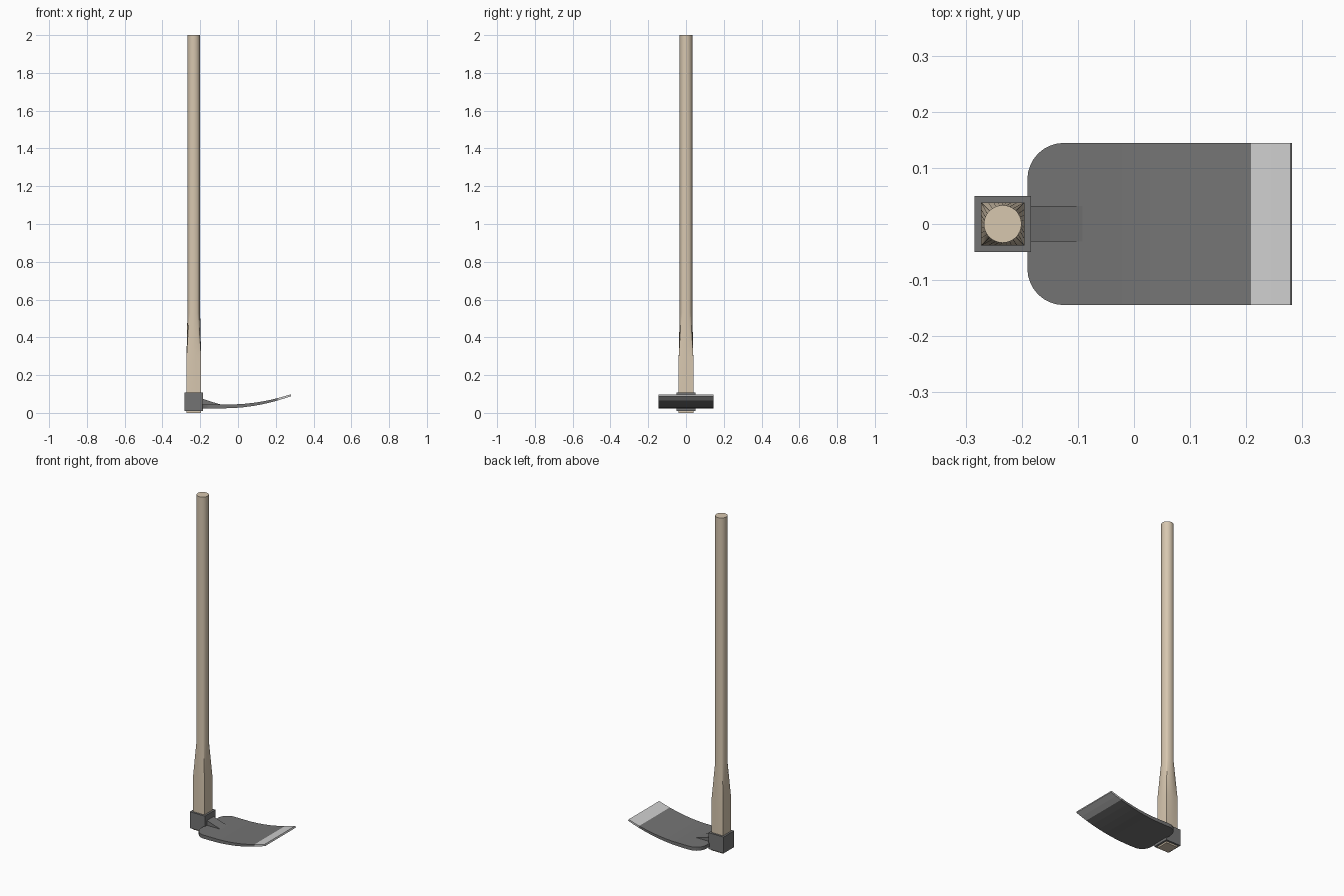
import bpy, bmesh, math

if "Cube" in bpy.data.objects:
    bpy.data.objects.remove(bpy.data.objects["Cube"])

HX = -0.234  # handle axis x


def material(name, rgb):
    m = bpy.data.materials.new(name)
    m.diffuse_color = (*rgb, 1)
    m.use_nodes = True
    m.node_tree.nodes["Principled BSDF"].inputs["Base Color"].default_value = m.diffuse_color
    return m


wood = material("pale wood", (0.68, 0.57, 0.43))
iron = material("dark iron", (0.175, 0.175, 0.175))
steel = material("bright steel", (0.62, 0.62, 0.62))


def loft(name, rings, mats, smooth=False):
    """Skin a list of equal-length rings and cap both ends."""
    bm = bmesh.new()
    rows = [[bm.verts.new(p) for p in r] for r in rings]
    n = len(rows[0])
    for a, b in zip(rows, rows[1:]):
        for i in range(n):
            j = (i + 1) % n
            bm.faces.new((a[i], a[j], b[j], b[i]))
    bm.faces.new(rows[0][::-1])
    bm.faces.new(rows[-1])
    bmesh.ops.recalc_face_normals(bm, faces=bm.faces)
    me = bpy.data.meshes.new(name)
    bm.to_mesh(me)
    bm.free()
    ob = bpy.data.objects.new(name, me)
    bpy.context.collection.objects.link(ob)
    for m in mats:
        me.materials.append(m)
    if smooth:
        bpy.context.view_layer.objects.active = ob
        ob.select_set(True)
        bpy.ops.object.shade_smooth_by_angle(angle=math.radians(30))
        ob.select_set(False)
    return ob


def round_ring(r, z, n=32):
    return [(HX + r * math.cos(t), r * math.sin(t), z)
            for t in (2 * math.pi * i / n for i in range(n))]


def square_ring(h, z, n=32):
    pts = []
    for i in range(n):
        c, s = math.cos(2 * math.pi * i / n), math.sin(2 * math.pi * i / n)
        k = h / max(abs(c), abs(s))
        pts.append((HX + k * c, k * s, z))
    return pts


# Handle: square foot blending into a round shaft
loft("handle", [square_ring(0.0385, 0), square_ring(0.0385, 0.3),
                round_ring(0.0335, 0.53), round_ring(0.0335, 2)], [wood], True)


# Socket: square collar around the handle foot
def box_ring(h, z):
    return [(HX + sx * h, sy * h, z) for sx, sy in ((-1, -1), (1, -1), (1, 1), (-1, 1))]


loft("socket", [box_ring(0.05, 0.009), box_ring(0.05, 0.107)], [iron])

# Blade: flat at the socket, curving up and thinning to a bright cutting edge
X0, X1, R, W = -0.19, 0.282, 0.065, 0.1445
stations = [X0 + R * (1 - math.cos(math.pi / 2 * i / 8)) for i in range(9)]
stations += [-0.08, -0.02, 0.03, 0.08, 0.125, 0.17, 0.212, 0.247, X1]
rings = []
for x in stations:
    d = max(0, x + 0.08)
    z, slope = 0.024 + 0.495 * d * d, 0.99 * d
    t = 0.021 - 0.011 * d / (X1 + 0.08)
    q = max(0, (X0 + R - x) / R)
    w = W - R + R * math.sqrt(max(0, 1 - q * q))
    f = math.hypot(1, slope)
    xt, zt = x - t * slope / f, z + t / f
    rings.append([(x, -w, z), (x, w, z), (xt, w, zt), (xt, -w, zt)])
blade = loft("blade", rings, [iron, steel])
for p in blade.data.polygons:
    if p.center.x > 0.212:
        p.material_index = 1

# Neck: wedge joining the socket to the blade
loft("neck", [[(-0.19, y, 0.03), (-0.19, y, 0.076), (-0.15, y, 0.062),
               (-0.1, y, 0.047), (-0.088, y, 0.044), (-0.088, y, 0.03)]
              for y in (-0.031, 0.032)], [iron])
